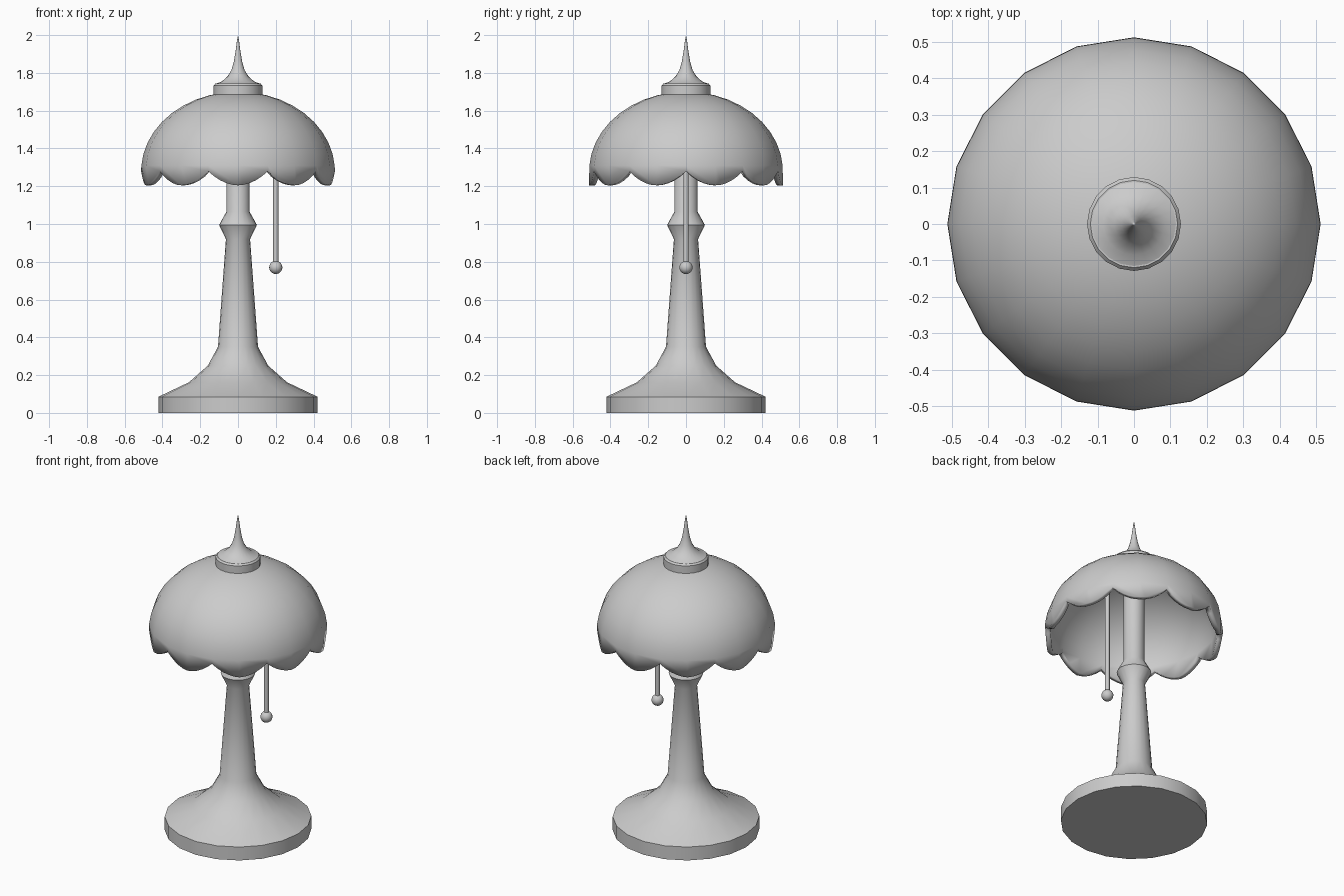
import bpy, bmesh, math
from math import sin, cos, pi

cube = bpy.data.objects.get("Cube")
if cube:
    bpy.data.objects.remove(cube, do_unlink=True)

SIDES = 20
grey = bpy.data.materials.new("light grey")
grey.use_nodes = True
COLOUR = (0.6, 0.6, 0.6, 1)
grey.diffuse_color = COLOUR
grey.node_tree.nodes["Principled BSDF"].inputs["Base Color"].default_value = COLOUR


def finish(name, bm, angle=35):
    bmesh.ops.recalc_face_normals(bm, faces=bm.faces)
    mesh = bpy.data.meshes.new(name)
    bm.to_mesh(mesh)
    bm.free()
    mesh.materials.append(grey)
    obj = bpy.data.objects.new(name, mesh)
    bpy.context.collection.objects.link(obj)
    bpy.ops.object.select_all(action="DESELECT")
    obj.select_set(True)
    bpy.context.view_layer.objects.active = obj
    bpy.ops.object.shade_smooth_by_angle(angle=math.radians(angle))
    return obj


def revolve(bm, profile, sides=SIDES):
    """Spin (radius, height) points about z; a zero radius makes a pole."""
    rings = []
    for r, z in profile:
        count = sides if r > 0 else 1
        rings.append([bm.verts.new((r * cos(2 * pi * i / sides),
                                    r * sin(2 * pi * i / sides), z))
                      for i in range(count)])
    for a, b in zip(rings, rings[1:]):
        for i in range(sides):
            j = (i + 1) % sides
            corners = [a[i % len(a)], a[j % len(a)], b[j % len(b)], b[i % len(b)]]
            bm.faces.new(list(dict.fromkeys(corners)))
    return rings


def lathe(name, profile, x=0, sides=SIDES, angle=35):
    bm = bmesh.new()
    revolve(bm, profile, sides)
    bmesh.ops.translate(bm, vec=(x, 0, 0), verts=bm.verts)
    return finish(name, bm, angle)


# Base and stem
lathe("base_and_stem", [(0, 0), (0.422, 0), (0.422, 0.085), (0.26, 0.162),
                        (0.16, 0.25), (0.106, 0.35), (0.064, 0.92), (0.1, 0.995),
                        (0.061, 1.066), (0.061, 1.68), (0, 1.68)])

# Domed shade with a scalloped skirt of flat panels
RADIUS, WAIST, RISE, DROP, STEPS = 0.513, 1.28, 0.42, 0.075, 5
bm = bmesh.new()
dome = [(RADIUS * sin(t), WAIST + RISE * cos(t))
        for t in (k / 10 * math.radians(86) for k in range(11))]
rim = revolve(bm, dome)[-1]
edge = [bm.verts.new((RADIUS * cos(2 * pi * i / SIDES), RADIUS * sin(2 * pi * i / SIDES),
                      WAIST - DROP * (i % 2))) for i in range(SIDES)]
for i in range(SIDES):
    j = (i + 1) % SIDES
    scallop = []
    for k in range(1, STEPS):
        point = edge[i].co.lerp(edge[j].co, k / STEPS)
        s = k / STEPS if i % 2 else 1 - k / STEPS    # 0 at the lobe, 1 at the notch
        point.z = WAIST - DROP * (1 - s * s)
        scallop.append(bm.verts.new(point))
    bm.faces.new([rim[j], rim[i], edge[i], *scallop, edge[j]])
shade = finish("shade", bm, 40)
wall = shade.modifiers.new("wall", "SOLIDIFY")
wall.thickness = 0.03
wall.offset = -1

# Cap and pointed finial
lathe("cap", [(0, 1.66), (0.129, 1.66), (0.129, 1.733), (0.12, 1.743), (0, 1.743)])
lathe("finial", [(0.118, 1.742), (0.085, 1.755), (0.055, 1.782), (0.035, 1.815),
                 (0.022, 1.86), (0.012, 1.92), (0.005, 1.975), (0, 2.0)], angle=60)

# Pull cord and its ball
lathe("pull_cord", [(0, 0.78), (0.014, 0.78), (0.014, 1.65), (0, 1.65)], 0.2, 12)
ball = [(0.035 * sin(pi * k / 10) if 0 < k < 10 else 0, 0.77 - 0.035 * cos(pi * k / 10))
        for k in range(11)]
lathe("pull_ball", ball, 0.2, 16, 60)
